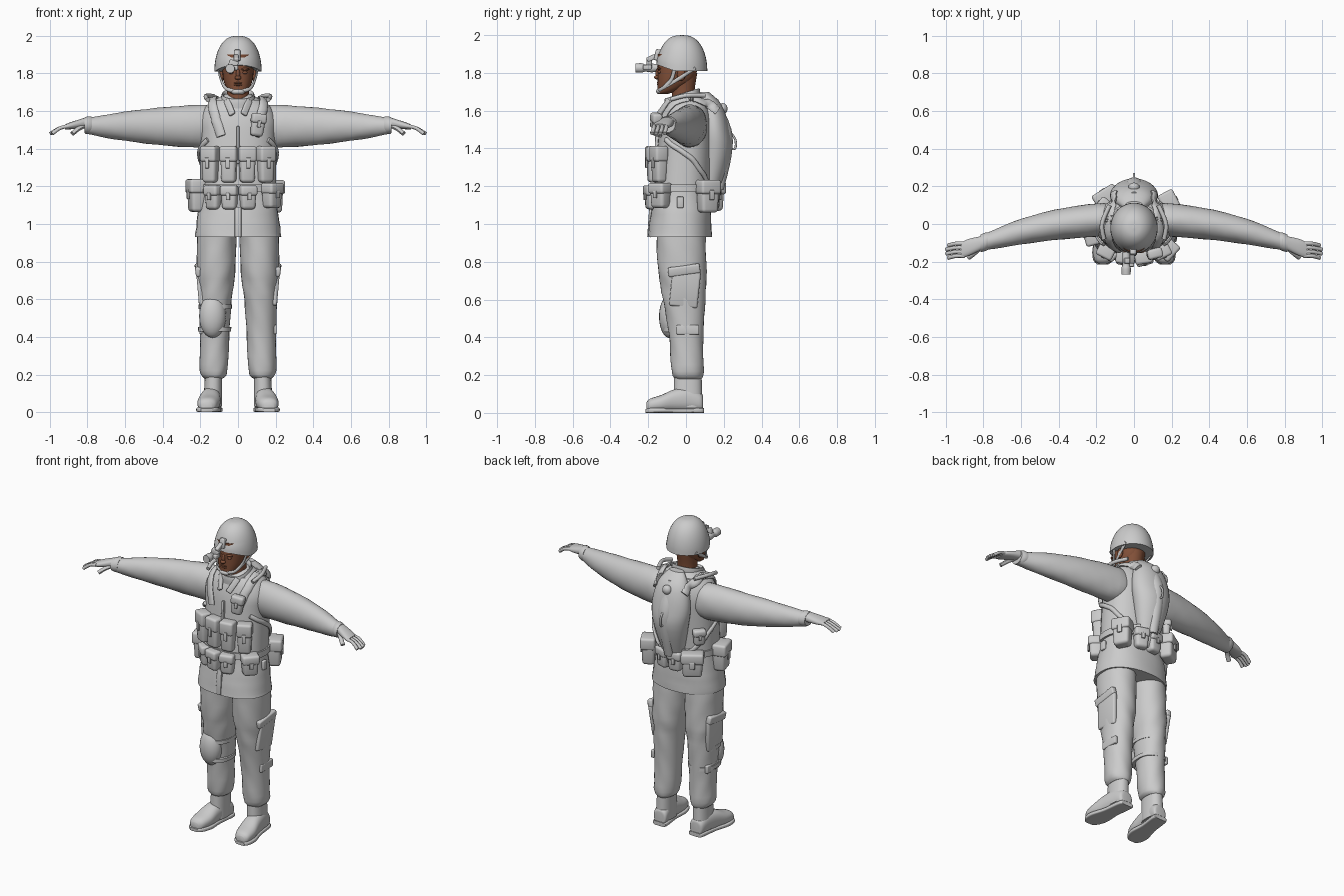
import bpy, bmesh, math
from math import sin, cos, pi, radians
from mathutils import Vector, Matrix, Euler
from mathutils.bvhtree import BVHTree

if "Cube" in bpy.data.objects:
    bpy.data.objects.remove(bpy.data.objects["Cube"], do_unlink=True)


def material(name, red, green, blue):
    mat = bpy.data.materials.new(name)
    mat.use_nodes = True
    mat.diffuse_color = (red, green, blue, 1)
    mat.node_tree.nodes["Principled BSDF"].inputs["Base Color"].default_value = (red, green, blue, 1)
    return mat


GREY = material("cloth_grey", .6, .6, .6)
SKIN = material("skin_brown", .22, .08, .04)
SIDES = ((1, "left"), (-1, "right"))
parts = []


def finish(name, bm, mat):
    bmesh.ops.recalc_face_normals(bm, faces=bm.faces[:])
    mesh = bpy.data.meshes.new(name)
    bm.to_mesh(mesh)
    bm.free()
    mesh.materials.append(mat)
    ob = bpy.data.objects.new(name, mesh)
    bpy.context.collection.objects.link(ob)
    parts.append(ob)
    return ob


def resample(rows, steps=4):
    """Catmull-Rom interpolation of rows of numbers."""
    out, last = [], len(rows) - 1
    for i in range(last):
        quad = (rows[max(i - 1, 0)], rows[i], rows[i + 1], rows[min(i + 2, last)])
        for j in range(steps):
            t = j / steps
            out.append([b + t * ((c - a) + t * (2 * a - 5 * b + 4 * c - d + t * (3 * b - a - 3 * c + d))) / 2
                        for a, b, c, d in zip(*quad)])
    return out + [list(rows[-1])]


def skin_rings(name, rings, mat):
    bm = bmesh.new()
    loops = [[bm.verts.new(point) for point in ring] for ring in rings]
    count = len(loops[0])
    for low, high in zip(loops, loops[1:]):
        for i in range(count):
            j = (i + 1) % count
            bm.faces.new((low[i], low[j], high[j], high[i]))
    bm.faces.new(loops[0])
    bm.faces.new(loops[-1])
    return finish(name, bm, mat)


def centred(t):
    return 0


def loft(name, rows, across=centred, along=lambda t, r: 0, axis="z", power=2.3, side=1, fold=0, mat=GREY):
    """Rows are (axis position, first radius, second radius); across and along give the centre line."""
    place = {"z": lambda t, a, b: (a * side, b, t), "x": lambda t, a, b: (t * side, a, b),
             "y": lambda t, a, b: (a * side, t, b)}[axis]
    rings, count = [], 32
    for t, wide, deep in resample(rows):
        ring = []
        for i in range(count):
            angle = 2 * pi * i / count
            c, s = cos(angle), sin(angle)
            crease = 1 + fold * sin(2 * angle + 75 * t) * sin(3 * angle - 40 * t)
            u = math.copysign(abs(c) ** (2 / power), c) * max(wide, .002) * crease
            v = math.copysign(abs(s) ** (2 / power), s) * max(deep, .002) * crease
            ring.append(place(t, across(t) + u, along(t, deep) + v))
        rings.append(ring)
    return skin_rings(name, rings, mat)


def tube(name, points, width, thickness, outward=lambda q: (0, 0, 1)):
    """Sweep an ellipse along a smoothed path, its flat side facing outward."""
    path = [Vector(q) for q in resample(points)]
    rings, count = [], 10
    for i, q in enumerate(path):
        ahead = (path[min(i + 1, len(path) - 1)] - path[max(i - 1, 0)]).normalized()
        across = ahead.cross(Vector(outward(q))).normalized()
        up = across.cross(ahead)
        turns = [2 * pi * j / count for j in range(count)]
        rings.append([q + across * width * cos(a) + up * thickness * sin(a) for a in turns])
    return skin_rings(name, rings, GREY)


def box(name, loc, size, rot=(0, 0, 0), bevel=.006, taper=1):
    bm = bmesh.new()
    bmesh.ops.create_cube(bm, size=1)
    for v in bm.verts:
        narrow = taper if v.co.z < 0 else 1
        v.co = Vector((v.co.x * size[0] * narrow, v.co.y * size[1] * narrow, v.co.z * size[2]))
    bmesh.ops.bevel(bm, geom=bm.edges[:], offset=bevel, segments=3, profile=.5, affect="EDGES")
    turn = Euler([radians(r) for r in rot]).to_matrix().to_4x4()
    bm.transform(Matrix.Translation(loc) @ turn)
    return finish(name, bm, GREY)


def ball(name, loc, radii, mat=SKIN):
    bm = bmesh.new()
    bmesh.ops.create_uvsphere(bm, u_segments=20, v_segments=12, radius=1)
    bm.transform(Matrix.Translation(loc) @ Matrix.Diagonal((*radii, 1)))
    return finish(name, bm, mat)


def pouch(name, loc, size, turn, tilt=0):
    """Rounded pouch with an overhanging flap and a closing tab."""
    width, depth, height = size
    angles = (0, tilt, turn)
    matrix = Euler([radians(a) for a in angles]).to_matrix()
    flap = Vector(loc) + matrix @ Vector((0, -.004, height * .3))
    tab = Vector(loc) + matrix @ Vector((0, -depth / 2 - .004, height * .05))
    box(name, loc, size, angles, .018, taper=.86)
    box(name + "_flap", flap, (width * 1.05, depth * 1.06, height * .44), angles, .014)
    box(name + "_tab", tab, (width / 4, .01, height * .3), angles, .003)


# Jacket, with the vest as a slightly larger shell over it, and belt
def torso_centre(z, depth):
    return .06 * (z - 1.5)


jacket_rows = [(.93, .23, .17), (1.05, .215, .16), (1.2, .193, .142), (1.45, .193, .136),
               (1.55, .198, .128), (1.62, .168, .11), (1.66, .12, .09), (1.69, .07, .06)]
vest_rows = [(z, wide + .008, deep + .008) for z, wide, deep in jacket_rows[2:-1]]
jacket = loft("jacket", jacket_rows, along=torso_centre, fold=.012)
vest = loft("vest", vest_rows, along=torso_centre)
loft("belt", [(z, .21, .16) for z in (1.17, 1.21)], along=torso_centre)
box("jacket_placket", (0, -.19, 1.01), (.035, .02, .16), (-4, 0, 0), .004)
box("vest_zip", (0, -.155, 1.42), (.016, .02, .2), (-3, 0, 0), .004)

# Standing collar, higher at the back, with lapels
collar = loft("collar", [(1.6, .1, .09), (1.69, .088, .094), (1.69, .076, .08), (1.65, .07, .07)],
              along=lambda z, depth: -.02)
for v in collar.data.vertices:
    v.co.z += .3 * v.co.y
for s, side in SIDES:
    box("lapel_" + side, (s * .045, -.115, 1.62), (.035, .018, .1), (-25, s * 32, s * 20))

# Hydration pack with ridge, cap and hose loop
pack = loft("back_pack", [(1.7, .05, .025), (1.63, .1, .06), (1.5, .128, .08),
                          (1.36, .11, .083), (1.1, .05, .04)], along=lambda z, depth: .07 + depth, power=2)
loft("pack_ridge", [(1.66, .02, .02), (1.5, .05, .045), (1.36, .045, .045), (1.18, .03, .03)],
     along=lambda z, depth: .115 + 1.8 * depth, power=2)
ball("pack_cap", (0, .195, 1.61), (.03, .025, .03), GREY)
tube("hose_loop", [(0, .22, 1.5), (0, .26, 1.45), (0, .26, 1.4), (0, .23, 1.4)],
     .006, .006, lambda q: (1, 0, 0))

# Straps that hug the vest and pack
bm = bmesh.new()
for ob in (jacket, vest, pack):
    bm.from_mesh(ob.data)
tree = BVHTree.FromBMesh(bm)
bm.free()


def strap(name, points, width):
    hits = [tree.find_nearest(Vector(q)) for q in resample(points)]
    tube(name, [hit[0] + hit[1] * .006 for hit in hits], width, .011, lambda q: tree.find_nearest(q)[1])


for s, side in SIDES:
    strap("shoulder_strap_" + side, [(s * .1, -.17, 1.47), (s * .13, -.16, 1.56), (s * .15, -.05, 1.67),
                                     (s * .14, .06, 1.68), (s * .11, .17, 1.6)], .026)
    strap("side_strap_" + side, [(s * .19, -.14, 1.45), (s * .23, 0, 1.37),
                                 (s * .21, .11, 1.28), (s * .12, .17, 1.2)], .014)
    tube("pack_hose_" + side, [(s * .16, -.08, 1.66), (s * .17, 0, 1.68), (s * .13, .1, 1.68)], .012, .012)

# Magazine pouches across the front
for slot in (-1.5, -.5, .5, 1.5):
    pouch("magazine_pouch", (slot * .098, -.175 + .015 * slot ** 2, 1.315), (.088, .07, .19), slot * 18)

# Small pouches round the belt, then the larger ones
for turn in (-40, -13, 15, 162, 188):
    a = radians(turn)
    pouch("belt_pouch", (.2 * sin(a), -.02 - .165 * cos(a), 1.14), (.088, .07, .125), turn)
pouch("round_pouch", (.18, -.135, 1.15), (.1, .08, .13), 48)
pouch("hip_pouch", (-.22, -.05, 1.15), (.12, .085, .17), -75)
pouch("canteen_pouch", (.185, .115, 1.145), (.11, .085, .17), 118)
pouch("utility_pouch", (-.145, .14, 1.145), (.13, .085, .15), 212)
pouch("small_pouch", (-.165, .1, 1.31), (.075, .05, .1), 230)
pouch("radio_pouch", (.105, -.155, 1.525), (.078, .05, .12), 14, tilt=8)
box("belt_clip", (.21, -.03, 1.115), (.02, .035, .06))


# Centre lines of the limbs
def arm_line(x):
    return .03 - .2 * x * x


def leg_line(z):
    return .135 - .025 * z


def foot_line(y):
    return .14 - .12 * y


for s, side in SIDES:
    # Sleeves, cuffs and arm patches
    loft("sleeve_" + side, [(.12, .08, .1), (.2, .088, .114), (.43, .08, .098), (.65, .063, .07), (.81, .04, .04)],
         arm_line, lambda x, height: 1.52, "x", 2, s, fold=.03)
    loft("cuff_" + side, [(.775, .046, .044), (.795, .049, .047), (.815, .046, .042)],
         arm_line, lambda x, height: 1.525, "x", 2, s)
    box("sleeve_patch_" + side, (s * .378, -.037, 1.58), (.13, .09, .02), (45, s * 3, s * -6), .004)

    # Gloved hands with four fingers and a thumb
    loft("palm_" + side, [(.79, .034, .03), (.88, .045, .02), (.92, .04, .013)],
         arm_line, lambda x, height: 1.7 - .2 * x, "x", side=s)
    for i in range(4):
        y = -.17 + .022 * i
        reach = .98 + .02 * sin(pi * (i + .5) / 4)
        tube("finger_" + side, [(s * .9, y, 1.52), (s * .945, y, 1.51), (s * reach, y - .01, 1.48)], .0105, .01)
    tube("thumb_" + side, [(s * .82, -.125, 1.52), (s * .85, -.155, 1.505), (s * .88, -.178, 1.48)], .014, .012)

    # Trouser legs, bloused at the ankle, with pockets
    loft("trouser_leg_" + side, [(.97, .105, .13), (.75, .102, .128), (.6, .088, .112), (.4, .078, .09),
                                 (.22, .073, .085), (.18, .05, .07)],
         leg_line, lambda z, depth: .02 - .05 * z, power=2.1, side=s, fold=.035)
    box("thigh_pocket_" + side, (s * .2, -.005, .66), (.03, .15, .2), (-6, s * 5, 0), .012)
    box("pocket_flap_" + side, (s * .21, -.01, .755), (.035, .17, .05), (8, s * 8, 0), .01)
    box("shin_pocket_" + side, (s * .194, .01, .44), (.022, .12, .05))

    # Boots and soles
    loft("boot_shaft_" + side, [(.23, .045, .072), (.03, .05, .077)], leg_line, lambda z, depth: .01, side=s)
    loft("boot_foot_" + side, [(-.21, .025, .025), (-.19, .048, .035), (-.13, .06, .045), (-.06, .055, .06),
                               (.02, .05, .065), (.08, .045, .05), (.09, .025, .04)],
         foot_line, lambda y, height: height + .005, "y", side=s)
    loft("boot_sole_" + side, [(-.215, .03, .01), (-.19, .054, .013), (-.13, .065, .013), (-.04, .05, .012),
                               (.08, .048, .013), (.093, .028, .013)],
         foot_line, lambda y, height: height, "y", 5, s)

# Knee pad and its straps on one knee
ball("knee_pad", (-.135, -.085, .51), (.072, .058, .115), GREY)
for z in (.44, .56):
    loft("knee_strap", [(z + step, .088, .106) for step in (-.012, .012)], leg_line,
         lambda z, depth: -.014, side=-1)

# Head and face
loft("neck", [(1.6, .065, .065), (1.7, .058, .06), (1.8, .065, .075)],
     along=lambda z, depth: -.015, power=2, mat=SKIN)
loft("head", [(1.688, .025, .025), (1.7, .046, .045), (1.73, .065, .075), (1.78, .08, .1), (1.9, .086, .11)],
     along=lambda z, depth: depth - .15, mat=SKIN)
ball("nose_bridge", (0, -.148, 1.797), (.011, .013, .028))
ball("nose_tip", (0, -.154, 1.777), (.017, .016, .011))
for z in (1.739, 1.749):
    ball("lip", (0, -.143, z), (.024, .012, .006))
for s, side in SIDES:
    ball("brow_" + side, (s * .036, -.142, 1.822), (.024, .012, .007))
    ball("eye_" + side, (s * .036, -.14, 1.805), (.015, .011, .008))
    ball("ear_" + side, (s * .086, -.025, 1.79), (.012, .022, .032))

# Helmet dome with a raised front brim
dome = [i * pi / 16 for i in range(9)]
helmet = loft("helmet", [(1.81 + .19 * sin(q), .126 * cos(q) ** .8, .135 * cos(q) ** .8) for q in dome],
              along=lambda z, depth: -.022, power=2)
for v in helmet.data.vertices:
    if v.co.z < 1.9:
        v.co.z += .4 * max(0, -v.co.y - .06) * (1.9 - v.co.z) / .1

# Chin straps and chin cup
for s, side in SIDES:
    for start in (-.06, .05):
        tube("chin_strap_" + side, [(s * .105, start, 1.825), (s * .09, start * .3 - .06, 1.765),
                                    (s * .062, -.125, 1.718), (0, -.148, 1.706)],
             .01, .005, lambda q: (q.x, q.y + .05, 0))
ball("chin_cup", (0, -.138, 1.703), (.036, .02, .016), GREY)

# Night vision monocular on its helmet mount
box("sight_mount_plate", (-.005, -.15, 1.895), (.035, .03, .06), (-12, 0, 0))
box("sight_mount_arm", (-.01, -.18, 1.88), (.026, .06, .026), (25, 0, 0))
box("sight_bracket", (-.025, -.195, 1.85), (.05, .03, .04), (0, 20, 0))
box("sight_battery", (-.012, -.205, 1.83), (.026, .045, .026))
loft("sight_body", [(-.15, .02, .02), (-.185, .023, .023), (-.215, .019, .019), (-.235, .025, .025),
                    (-.268, .024, .024)], lambda y: -.042, lambda y, height: 1.826, "y", 2)

# Smooth shading with crisp edges
bpy.ops.object.select_all(action="DESELECT")
for ob in parts:
    ob.select_set(True)
bpy.context.view_layer.objects.active = parts[0]
bpy.ops.object.shade_smooth_by_angle(angle=radians(40))
